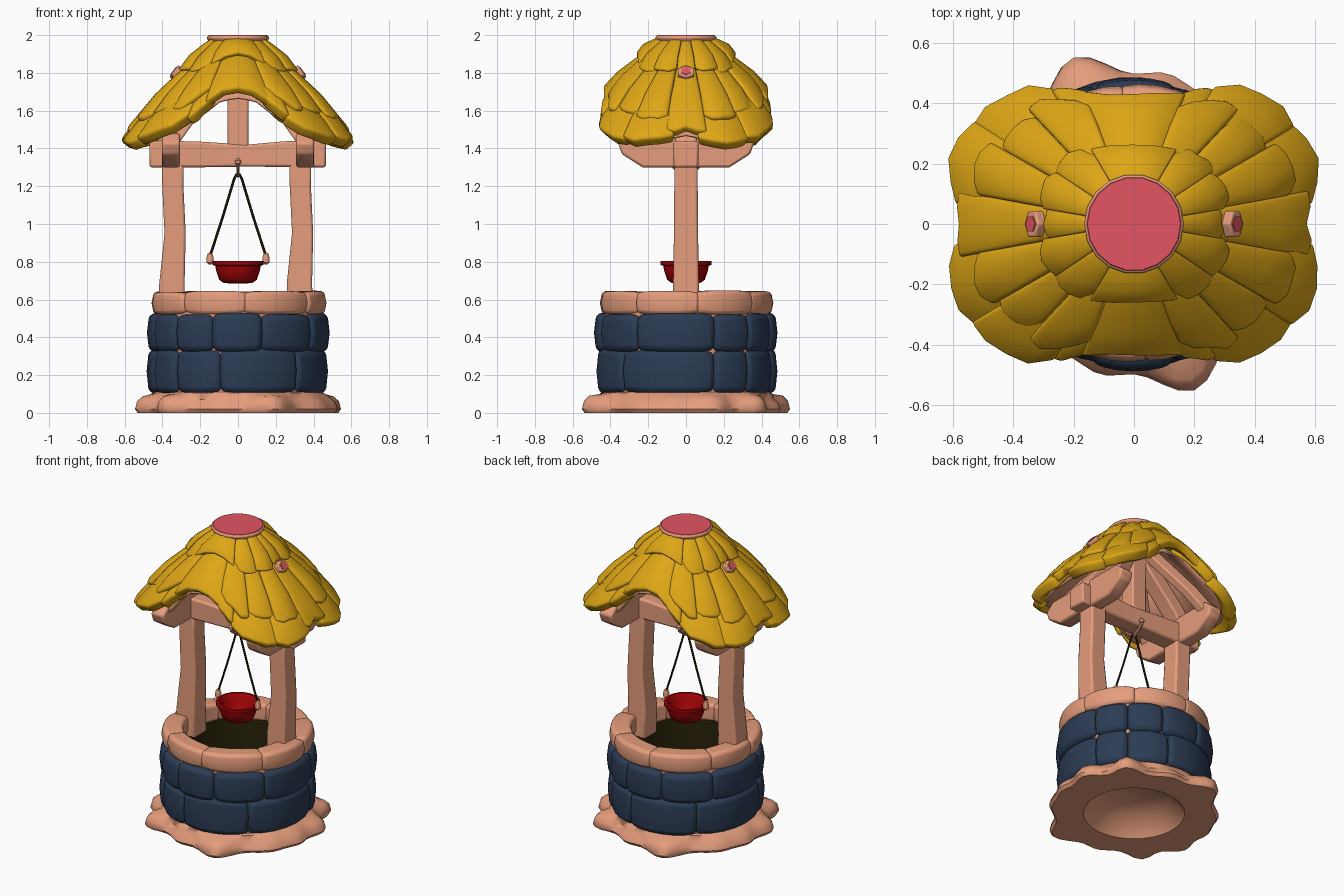
import bpy, bmesh, math, random
from mathutils import Vector

if "Cube" in bpy.data.objects:
    bpy.data.objects.remove(bpy.data.objects["Cube"])
random.seed(4)

def mat(name, c):
    m = bpy.data.materials.new(name)
    m.diffuse_color = (*c, 1)
    m.use_nodes = True
    m.node_tree.nodes["Principled BSDF"].inputs["Base Color"].default_value = m.diffuse_color
    return m

CLAY = mat("clay_pink", (0.78, 0.335, 0.20))
STRAW = mat("straw_yellow", (0.73, 0.385, 0.008))
BLUE = mat("stone_blue", (0.025, 0.045, 0.09))
RED = mat("bucket_red", (0.36, 0.001, 0.002))
ROSE = mat("cut_wood_rose", (0.76, 0.09, 0.12))
DARK = mat("dark_olive", (0.02, 0.016, 0.003))

def finish(name, bm, m, bevel=0, seg=2, solid=0, angle=40, recalc=True):
    if recalc:
        bmesh.ops.recalc_face_normals(bm, faces=bm.faces)
    me = bpy.data.meshes.new(name)
    bm.to_mesh(me)
    bm.free()
    ob = bpy.data.objects.new(name, me)
    bpy.context.collection.objects.link(ob)
    me.materials.append(m)
    bpy.ops.object.select_all(action='DESELECT')
    ob.select_set(True)
    bpy.context.view_layer.objects.active = ob
    bpy.ops.object.shade_smooth_by_angle(angle=math.radians(angle))
    if solid:
        s = ob.modifiers.new("solid", 'SOLIDIFY')
        s.thickness, s.offset = solid, -1
    if bevel:
        b = ob.modifiers.new("bevel", 'BEVEL')
        b.width, b.segments, b.limit_method = bevel, seg, 'ANGLE'
        b.angle_limit = math.radians(35)
    return ob

def pol(a, r, z):
    a = math.radians(a)
    return Vector((r * math.cos(a), r * math.sin(a), z))

def skin(bm, rings, wrap_u=True, wrap_v=False):
    """Bridge rows of points with quads."""
    vs = [[bm.verts.new(p) for p in ring] for ring in rings]
    n, m = len(vs), len(vs[0])
    for i in range(n if wrap_v else n - 1):
        for j in range(m if wrap_u else m - 1):
            a, b = vs[i], vs[(i + 1) % n]
            k = (j + 1) % m
            bm.faces.new((a[j], b[j], b[k], a[k]))
    return vs

def lathe(name, prof, m, seg=32, closed=False, caps=False, c=(0, 0, 0), **kw):
    bm = bmesh.new()
    vs = skin(bm, [[pol(360 * j / seg, r, z) + Vector(c) for j in range(seg)] for r, z in prof], True, closed)
    if caps:
        bm.faces.new(vs[0])
        bm.faces.new(vs[-1])
    return finish(name, bm, m, **kw)

def sweep(name, pts, sizes, m, up=(0, 1, 0), sides=4, **kw):
    """Sweep a section (half sizes along up and across) along points."""
    bm, rings, P = bmesh.new(), [], [Vector(p) for p in pts]
    for i, p in enumerate(P):
        t = (P[min(i + 1, len(P) - 1)] - P[max(i - 1, 0)]).normalized()
        s = Vector(up).cross(t).normalized()
        u = t.cross(s)
        a, b = sizes[min(i, len(sizes) - 1)]
        k = 2 ** 0.5 if sides == 4 else 1
        ring = [(2 * j + 1) * math.pi / sides for j in range(sides)]
        rings.append([p + u * a * k * math.cos(w) + s * b * k * math.sin(w) for w in ring])
    vs = skin(bm, rings)
    bm.faces.new(vs[0])
    bm.faces.new(vs[-1])
    return finish(name, bm, m, **kw)

def arc_stones(name, bounds, z0, z1, r0, r1, m, gap, bevel):
    """Ring of rounded arc blocks; bounds cover half a turn and repeat."""
    bm = bmesh.new()
    for turn in (0, 180):
        bs = bounds + [bounds[0] + 180]
        for a, b in zip(bs, bs[1:]):
            j, h = random.uniform(-.008, .006), random.uniform(-.005, .005)
            rings = []
            for i in range(7):
                t = turn + a + gap + (b - a - 2 * gap) * i / 6
                e = .008 * abs(i / 3 - 1) ** 3
                mid = (z0 + z1) / 2
                rings.append([pol(t, r0, z0 + e), pol(t, r1 + j - .012 - e, z0 + e), pol(t, r1 + j - e, mid),
                              pol(t, r1 + j - .012 - e, z1 + h - e), pol(t, r0, z1 + h - e)])
            vs = skin(bm, rings)
            bm.faces.new(vs[0])
            bm.faces.new(vs[-1])
    return finish(name, bm, m, bevel=bevel, seg=3, angle=60)

# Lumpy base slab with a hollow underside
bumps = [(-8, .05, 10), (16, .085, 12), (45, .10, 10), (78, .03, 10), (110, .105, 13), (150, .045, 14)]
def base_r(a, k=1):
    d = lambda c: abs((a - c + 90) % 180 - 90)
    return .48 + k * sum(h * math.exp(-(d(c) / w) ** 2) for c, h, w in bumps)
bm = bmesh.new()
A = [360 * i / 72 for i in range(72)]
rings = [[pol(a, .02, .125) for a in A], [pol(a, .22, .11) for a in A], [pol(a, .31, 0) for a in A],
         [pol(a, base_r(a) - .015, 0) for a in A], [pol(a, base_r(a), .02) for a in A],
         [pol(a, base_r(a) - .012, .045 + .2 * (base_r(a) - .48)) for a in A],
         [pol(a, base_r(a) - .04, .07 + .2 * (base_r(a) - .48)) for a in A],
         [pol(a, .455, .105) for a in A], [pol(a, .40, .125) for a in A]]
vs = skin(bm, rings)
bm.faces.new(vs[0])
finish("base_slab", bm, CLAY, angle=50)

# Wall: mortar core, two stone courses, rim and dark shaft
lathe("mortar_wall", [(.37, .09), (.438, .09), (.438, .54), (.37, .54)], CLAY, 40, True)
arc_stones("lower_stones", [-47, 19, 45, 78], .103, .338, .39, .482, BLUE, -.6, .032)
arc_stones("upper_stones", [-34, 19, 45, 73, 106], .322, .526, .39, .482, BLUE, -.6, .032)
arc_stones("rim_stones", [-35, 8, 50, 95], .52, .645, .335, .466, CLAY, -1, .02)
lathe("dark_shaft", [(.345, .60), (.345, .14), (.01, .14)], DARK, 32)

# Posts and beams
for s, x in ((-1, -.345), (1, .33)):
    sweep("post", [(x + .003 * s, 0, .5), (x - .005, 0, .68), (x + .012, 0, .95), (x, 0, 1.2), (x, 0, 1.42)],
          [(.068, .07), (.068, .067), (.064, .056), (.062, .056), (.062, .06)], CLAY, bevel=.012)
    # side plate with chamfered lower ends
    bm = bmesh.new()
    prof = [(-.36, 1.43), (-.34, 1.37), (-.23, 1.30), (.23, 1.30), (.34, 1.37), (.36, 1.43), (.3, 1.48), (-.3, 1.48)]
    vs = skin(bm, [[(s * .355 + d, y, z) for y, z in prof] for d in (-.047, .047)])
    bm.faces.new(vs[0])
    bm.faces.new(vs[1])
    finish("side_beam", bm, CLAY, bevel=.012)
    # curved rafter below the ridge
    sweep("rafter", [(s * .40, 0, 1.40), (s * .32, 0, 1.53), (s * .20, 0, 1.66), (s * .05, 0, 1.82)],
          [(.055, .045)], CLAY, bevel=.01)
    for q in (-1, 1):
        sweep("corner_rafter", [(s * .36, q * .28, 1.43), (s * .26, q * .22, 1.57), (s * .06, q * .06, 1.84)],
              [(.03, .04)], CLAY, bevel=.008)
    # ridge peg with rose cut end
    a, d = Vector((s * .26, 0, 1.75)), Vector((s * .8, 0, .6))
    sweep("ridge_peg", [a, a + d * .10], [(.05, .04)], CLAY, sides=6, bevel=.006)
    sweep("ridge_peg_end", [a + d * .098, a + d * .104], [(.028, .026)], ROSE, sides=6)
sweep("cross_beam", [(-.468, 0, 1.37), (-.36, 0, 1.37), (-.2, 0, 1.368), (.05, 0, 1.362), (.25, 0, 1.37), (.36, 0, 1.37), (.465, 0, 1.37)],
      [(.065, .07), (.065, .07), (.06, .068), (.058, .058), (.06, .068), (.065, .07), (.065, .07)], CLAY, bevel=.012)
sweep("king_post", [(0, 0, 1.40), (0, 0, 1.6), (0, 0, 1.93)], [(.055, .055)], CLAY, bevel=.01)

# Roof: eave outline (angle, radius, height) for one quadrant, mirrored by folding
EAVE = [(0, .60, 1.47), (9, .62, 1.45), (18, .65, 1.44), (28, .65, 1.44), (40, .63, 1.465),
        (53, .585, 1.515), (66, .50, 1.61), (76, .45, 1.685), (90, .44, 1.70)]
def roof(a, t, lift):
    a %= 360
    f = min(a, 360 - a)
    f = min(f, 180 - f)
    for (a0, r0, z0), (a1, r1, z1) in zip(EAVE, EAVE[1:]):
        if f <= a1:
            k = (f - a0) / (a1 - a0)
            r, z = r0 + (r1 - r0) * k, z0 + (z1 - z0) * k
            break
    return pol(a, .13 + (r - .13) * t + lift * .3, 1.97 + (z - 1.97) * t + lift)

def thatch(name, panels, t0, lift, thick):
    bm = bmesh.new()
    for i, (a, b, t1) in enumerate(panels):
        up = lift + (.012 if i % 2 else 0)
        cols = []
        for j in range(5):
            u = j / 4
            end = t1 - (.025 if j in (0, 4) else 0) + random.uniform(-.012, .012)
            cols.append([roof(a + (b - a) * u, t0 + (end - t0) * v / 3,
                              (up + .010 * math.sin(math.pi * u)) * min(1, .4 + v / 3) - (.012 if v == 3 else 0))
                         for v in range(4)])
        skin(bm, cols, False)
    bmesh.ops.recalc_face_normals(bm, faces=bm.faces)
    for f in bm.faces:
        if f.normal.z < 0:
            f.normal_flip()
    finish(name, bm, STRAW, solid=thick, bevel=.018, seg=3, angle=35, recalc=False)

def mirror4(quad, extra):
    out = list(extra)
    for a, b, t in quad:
        out += [(a, b, t), (180 - b, 180 - a, t), (180 + a, 180 + b, t), (360 - b, 360 - a, t)]
    return sorted(out)

thatch("thatch_eaves", mirror4([(6, 33, 1.0), (31, 60, 1.0), (58, 73, .98)], []), .5, 0, .07)
thatch("thatch_middle", mirror4([(10, 30, .82), (29, 48, .76), (47, 70, .84)],
       [(-11, 11, .95), (169, 191, .95), (68, 112, .98), (248, 292, .98)]), .2, .022, .055)
thatch("thatch_top", mirror4([(9, 34, .36), (33, 61, .38)],
       [(-10, 10, .34), (170, 190, .34), (60, 120, .40), (240, 300, .40)]), .0, .032, .04)
# boards lining the underside
bm = bmesh.new()
skin(bm, [[roof(a * 7.5, t, -.066) for a in range(48)] for t in (.05, .45, .86)])
finish("roof_lining", bm, CLAY, solid=.012)
# cap
lathe("roof_cap", [(.13, 1.94), (.155, 1.965), (.166, 1.985), (.160, 1.996)], CLAY, 18, caps=True, bevel=.004)
lathe("roof_cap_top", [(.158, 1.993), (.154, 2.0)], ROSE, 18, caps=True)

# Bucket, lugs, ropes and hooks
lathe("bucket", [(.02, .685), (.075, .687), (.10, .705), (.115, .75), (.12, .778), (.135, .783), (.136, .803), (.118, .805),
                 (.10, .785), (.092, .73), (.07, .712), (.02, .71)], RED, 28, True, angle=45)
lathe("bucket_floor", [(.03, .686), (.03, .711)], RED, 12, caps=True)
for s in (-1, 1):
    lathe("bucket_lug", [(.006, .785), (.018, .795), (.019, .82), (.013, .842), (.004, .848)], CLAY, 10, caps=True, c=(s * .148, 0, 0))
    sweep("rope", [(s * .148, 0, .83), (s * .08, 0, 1.04), (s * .02, 0, 1.24), (s * .008, 0, 1.262), (-s * .002, 0, 1.265)],
          [(.007, .007)], DARK, sides=6)
    sweep("hook_stem", [(0, 0, 1.255), (0, s * .03, 1.275), (0, s * .07, 1.305), (0, s * .074, 1.33)], [(.010, .010)],
          CLAY, up=(1, 0, 0), sides=8)
    lathe("hook_knob", [(.004, 1.312), (.015, 1.32), (.016, 1.335), (.005, 1.346)], CLAY, 10, caps=True, c=(0, s * .074, 0))
